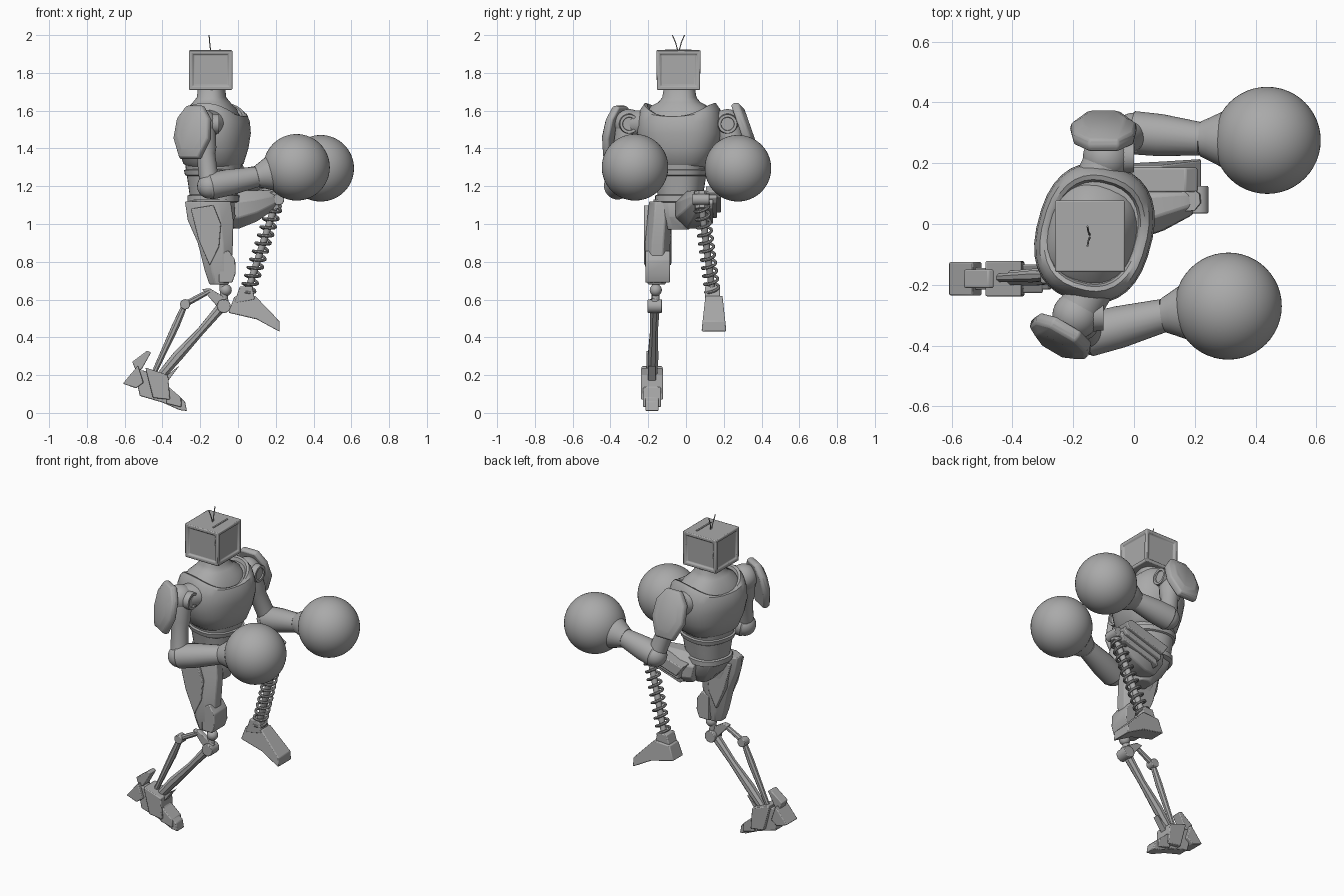
import bpy, bmesh, math
from mathutils import Vector

if "Cube" in bpy.data.objects:
    bpy.data.objects.remove(bpy.data.objects["Cube"])

grey = bpy.data.materials.new("plain grey")
grey.use_nodes = True
GREY = (0.4, 0.4, 0.4, 1)
grey.diffuse_color = GREY
grey.node_tree.nodes["Principled BSDF"].inputs["Base Color"].default_value = GREY


def finish(ob, bevel=0.0, angle=35):
    """Give the part its material, edge bevel and shading."""
    ob.data.materials.append(grey)
    if bevel:
        mod = ob.modifiers.new("edge_bevel", "BEVEL")
        mod.width, mod.segments = bevel, 2
    bpy.ops.object.select_all(action="DESELECT")
    ob.select_set(True)
    bpy.context.view_layer.objects.active = ob
    bpy.ops.object.shade_smooth_by_angle(angle=math.radians(angle))
    return ob


def from_bmesh(name, bm, **kw):
    bmesh.ops.recalc_face_normals(bm, faces=bm.faces)
    me = bpy.data.meshes.new(name)
    bm.to_mesh(me)
    bm.free()
    ob = bpy.data.objects.new(name, me)
    bpy.context.collection.objects.link(ob)
    return finish(ob, **kw)


def loft(name, rings, **kw):
    """Skin a stack of equal-length rings and cap both ends."""
    bm = bmesh.new()
    loops = [[bm.verts.new(p) for p in r] for r in rings]
    n = len(loops[0])
    for a, b in zip(loops, loops[1:]):
        for i in range(n):
            bm.faces.new((a[i], a[(i + 1) % n], b[(i + 1) % n], b[i]))
    bm.faces.new(loops[0])
    bm.faces.new(loops[-1])
    return from_bmesh(name, bm, **kw)


def oval(cx, cy, z, rx, ry, dip=0, turn=0, n=32, power=2.4):
    """Horizontal rounded oval; dip lowers its front and back."""
    out = []
    for i in range(n):
        t = math.tau * (i + 0.5) / n
        c, s = math.cos(t), math.sin(t)
        x = rx * math.copysign(abs(c) ** (2 / power), c)
        y = ry * math.copysign(abs(s) ** (2 / power), s)
        out.append(Vector((cx + x * math.cos(turn) - y * math.sin(turn),
                           cy + x * math.sin(turn) + y * math.cos(turn), z - dip * c * c)))
    return out


def limb(name, sections, sides=24, **kw):
    """Round bar through (x, y, z, radius) sections."""
    q = (Vector(sections[-1][:3]) - Vector(sections[0][:3])).to_track_quat("Z", "Y")
    rings = []
    for x, y, z, r in sections:
        rings.append([Vector((x, y, z)) + q @ Vector((r * math.cos(a), r * math.sin(a), 0))
                      for a in (math.tau * (i + 0.5) / sides for i in range(sides))])
    return loft(name, rings, **kw)


def slab(name, outline, y, half, bevel=0.005):
    """Side outline in x, z given thickness along y."""
    return loft(name, [[(x, y + s * half, z) for x, z in outline] for s in (-1, 1)],
                bevel=bevel)


def pin(name, x, y, z, r, half):
    return limb(name, [(x, y - half, z, r), (x, y + half, z, r)], bevel=0.004)


def ball(name, x, y, z, r):
    bm = bmesh.new()
    bmesh.ops.create_uvsphere(bm, u_segments=48, v_segments=32, radius=r)
    bmesh.ops.translate(bm, verts=bm.verts, vec=(x, y, z))
    return from_bmesh(name, bm)


def wire(name, points, r):
    cu = bpy.data.curves.new(name, "CURVE")
    cu.dimensions, cu.bevel_depth, cu.bevel_resolution = "3D", r, 2
    cu.use_fill_caps = True
    sp = cu.splines.new("POLY")
    sp.points.add(len(points) - 1)
    for p, co in zip(sp.points, points):
        p.co = (*co, 1)
    tmp = bpy.data.objects.new(name + "_path", cu)
    bpy.context.collection.objects.link(tmp)
    bpy.context.view_layer.update()
    me = bpy.data.meshes.new_from_object(tmp.evaluated_get(bpy.context.evaluated_depsgraph_get()))
    bpy.data.objects.remove(tmp)
    me.materials.clear()
    ob = bpy.data.objects.new(name, me)
    bpy.context.collection.objects.link(ob)
    return finish(ob)


# Head: box narrowing at the bottom, with recessed screen and side panels
bm = bmesh.new()
bmesh.ops.create_cube(bm, size=1)
for v in bm.verts:
    k = 0.97 if v.co.z < 0 else 1
    v.co = (-0.145 + v.co.x * 0.23, -0.04 + v.co.y * 0.235 * k, 1.815 + v.co.z * 0.21)
bm.normal_update()
for f in [f for f in bm.faces if abs(f.normal.z) < 0.5]:
    bmesh.ops.inset_individual(bm, faces=[f], thickness=0.028, depth=0)
    bmesh.ops.inset_individual(bm, faces=[f], thickness=0.005, depth=-0.01)
from_bmesh("head", bm, bevel=0.008)
slab("head_vent", [(-0.1, 1.917), (-0.09, 1.917), (-0.09, 1.924), (-0.1, 1.924)], -0.04, 0.07, 0)
for side in (-1, 1):
    wire("antenna", [(-0.145, -0.04 + side * 0.003, 1.915), (-0.15, -0.04 + side * 0.015, 1.96),
                     (-0.153, -0.04 + side * 0.032, 2.0)], 0.003)

# Torso, turned slightly about the vertical
TURN = math.radians(-15)
MX, MY = -0.13, -0.03


def torso(name, rows, **kw):
    return loft(name, [oval(MX, MY, *row, turn=TURN) for row in rows], **kw)


torso("chest", [(1.3, 0.13, 0.14, 0), (1.33, 0.155, 0.175, 0.01), (1.4, 0.178, 0.21, 0),
                (1.48, 0.19, 0.23, 0), (1.55, 0.185, 0.225, 0.01), (1.61, 0.172, 0.21, 0.04),
                (1.64, 0.158, 0.19, 0.07), (1.635, 0.145, 0.175, 0.07), (1.615, 0.138, 0.168, 0.06)])
loft("neck", [oval(-0.14, -0.035, z, rx, ry, d, TURN) for z, rx, ry, d in (
    (1.58, 0.15, 0.175, 0.04), (1.625, 0.13, 0.15, 0.02), (1.645, 0.095, 0.11, 0),
    (1.67, 0.075, 0.09, 0), (1.73, 0.068, 0.08, 0))])
torso("abdomen", [(1.12, 0.12, 0.11, 0), (1.2, 0.13, 0.125, 0), (1.27, 0.14, 0.135, 0), (1.34, 0.15, 0.15, 0)])
torso("abdomen_band", [(1.255, 0.14, 0.135, 0), (1.26, 0.148, 0.143, 0), (1.285, 0.153, 0.15, 0), (1.29, 0.14, 0.14, 0)])
torso("belt", [(1.115, 0.127, 0.12, 0), (1.12, 0.135, 0.13, 0), (1.15, 0.135, 0.13, 0), (1.155, 0.125, 0.12, 0)])
loft("pelvis", [oval(x, -0.045, z, rx, ry, n=10) for x, z, rx, ry in (
    (-0.09, 0.97, 0.05, 0.06), (-0.11, 1.04, 0.1, 0.11), (-0.14, 1.13, 0.125, 0.13))], bevel=0.005)


# Shoulder armour: domed shell with a faceted, downward-tapering outline
def shoulder_pad(name, centre, normal):
    n = Vector(normal).normalized()
    u = Vector((0, 0, 1)).cross(n).normalized()
    v = n.cross(u)
    shape = [(-.05, .15), (.05, .15), (.1, .08), (.11, -.03), (.06, -.14), (-.06, -.14), (-.11, -.03), (-.1, .08)]
    rings = [[Vector(centre) + u * a * s + v * b * s + n * d for a, b in shape]
             for d, s in ((-0.02, 0.96), (0, 1), (0.02, 0.95), (0.04, 0.65))]
    loft(name, rings, bevel=0.006)


shoulder_pad("right_shoulder_pad", (-0.24, -0.37, 1.48), (-0.5, -0.85, 0.2))
shoulder_pad("left_shoulder_pad", (-0.1, 0.305, 1.5), (0, 1, 0.35))


# Arms: shoulder ball and disc, upper arm, faceted elbow, flared cuff and round glove
def arm(side, shoulder, elbow, cuff, glove):
    s, e, c, g = map(Vector, (shoulder, elbow, cuff, glove))
    limb(side + "_shoulder_link", [(MX, MY + (s.y - MY) * 0.6, s.z, 0.075), (*s, 0.07)])
    ball(side + "_shoulder_ball", *s, 0.078)
    limb(side + "_shoulder_disc", [(*(s + Vector((0.05, 0, 0))), 0.055), (*(s + Vector((0.09, 0, 0))), 0.05),
                                   (*(s + Vector((0.09, 0, 0))), 0.036), (*(s + Vector((0.082, 0, 0))), 0.034)])
    limb(side + "_upper_arm", [(*s, 0.07), (*s.lerp(e, 0.4), 0.06), (*s.lerp(e, 0.5), 0.05), (*e, 0.052)])
    ball(side + "_elbow", *e, 0.066)
    limb(side + "_forearm", [(*(e - (c - e) * 0.12), 0.05), (*e, 0.072), (*e.lerp(c, 0.4), 0.07), (*c, 0.055)], sides=20)
    limb(side + "_cuff", [(*c, 0.058), (*c.lerp(g, 0.12), 0.07), (*c.lerp(g, 0.4), 0.1), (*c.lerp(g, 0.6), 0.105)])
    ball(side + "_glove", *g, 0.176)


arm("right", (-0.19, -0.3, 1.53), (-0.15, -0.365, 1.2), (0.1, -0.3, 1.25), (0.31, -0.27, 1.3))
arm("left", (-0.09, 0.22, 1.53), (0.0, 0.3, 1.22), (0.22, 0.28, 1.26), (0.438, 0.275, 1.295))

# Supporting right leg
loft("right_thigh", [oval(x, y, z, rx, ry, n=8, power=2.2) for x, y, z, rx, ry in (
    (-0.1, -0.155, 0.68, 0.055, 0.05), (-0.105, -0.155, 0.75, 0.075, 0.065), (-0.12, -0.15, 0.9, 0.1, 0.072),
    (-0.145, -0.14, 1.02, 0.13, 0.07), (-0.16, -0.135, 1.12, 0.13, 0.065))], bevel=0.006)
slab("knee_guard", [(-0.1, 0.69), (-0.03, 0.69), (-0.012, 0.74), (-0.015, 0.81), (-0.05, 0.86), (-0.1, 0.84)], -0.15, 0.065)
slab("thigh_plate", [(-0.25, 1.08), (-0.13, 1.1), (-0.09, 1.0), (-0.1, 0.88), (-0.15, 0.78), (-0.21, 0.92)], -0.15, 0.072)
limb("knee_post", [(-0.07, -0.16, 0.56, 0.02), (-0.08, -0.16, 0.7, 0.02)])
ball("knee_ball", -0.065, -0.16, 0.65, 0.032)
pin("knee_pin", -0.075, -0.165, 0.565, 0.036, 0.038)
slab("knee_link", [(-0.19, 0.655), (-0.15, 0.66), (-0.05, 0.6), (-0.05, 0.56), (-0.09, 0.54)], -0.165, 0.015)
limb("link_rod", [(-0.15, -0.168, 0.645, 0.014), (-0.28, -0.17, 0.575, 0.017)], sides=8)
pin("rear_pin", -0.28, -0.17, 0.575, 0.027, 0.025)
limb("rear_shin_rod", [(-0.28, -0.17, 0.575, 0.016), (-0.33, -0.172, 0.46, 0.021), (-0.45, -0.177, 0.2, 0.014)], sides=8)
limb("front_shin", [(-0.08, -0.165, 0.57, 0.028), (-0.2, -0.17, 0.43, 0.022), (-0.32, -0.174, 0.3, 0.03),
                    (-0.43, -0.178, 0.17, 0.024)], sides=8)

# Right foot, layered plates
FY = -0.18
slab("foot_body", [(-0.55, 0.23), (-0.4, 0.21), (-0.36, 0.13), (-0.28, 0.06), (-0.27, 0.01),
                   (-0.31, 0.015), (-0.4, 0.055), (-0.52, 0.09)], FY, 0.035)
slab("ankle_guard", [(-0.49, 0.24), (-0.37, 0.2), (-0.36, 0.07), (-0.45, 0.08)], FY, 0.058)
slab("toe_guard", [(-0.37, 0.14), (-0.3, 0.08), (-0.3, 0.03), (-0.38, 0.05)], FY, 0.047)
slab("heel_guard", [(-0.53, 0.25), (-0.61, 0.155), (-0.54, 0.13), (-0.5, 0.16)], FY, 0.055)
slab("heel_fin", [(-0.56, 0.27), (-0.48, 0.33), (-0.46, 0.32), (-0.51, 0.23), (-0.54, 0.22)], FY, 0.03)
slab("ankle_spur", [(-0.39, 0.19), (-0.31, 0.25), (-0.37, 0.17)], FY, 0.02, 0.002)

# Raised left leg
limb("left_thigh", [(-0.11, 0.03, 1.07, 0.09), (-0.02, 0.045, 1.075, 0.11), (0.08, 0.06, 1.095, 0.09),
                    (0.17, 0.078, 1.125, 0.06), (0.2, 0.08, 1.13, 0.04)], sides=8, bevel=0.006)
for i in range(3):
    d = 0.03 * i
    slab("thigh_rib", [(-0.1 + d, 1.12 - d), (0.17 + d / 2, 1.2 - d), (0.21, 1.17 - d), (0.19, 1.14 - d), (-0.06, 1.06 - d)],
         0.145 - d * 0.7, 0.04)
pin("left_knee_pin", 0.215, 0.08, 1.13, 0.03, 0.045)
limb("left_knee_block", [(0.18, 0.08, 1.17, 0.04), (0.2, 0.082, 1.08, 0.036)], sides=8)

# Spring shin
top, base = Vector((0.2, 0.08, 1.11)), Vector((0.05, 0.14, 0.64))
axis = (base - top).to_track_quat("Z", "Y")
COILS, STEPS = 11, 20
wire("spring", [top.lerp(base, i / (COILS * STEPS)) + axis @ Vector(
    (0.037 * math.cos(math.tau * i / STEPS), 0.037 * math.sin(math.tau * i / STEPS), 0))
    for i in range(COILS * STEPS + 1)], 0.008)
limb("spring_core", [(*top, 0.018), (*base, 0.018)])

# Left foot
slab("left_ankle", [(0.01, 0.67), (0.075, 0.67), (0.09, 0.6), (-0.02, 0.58)], 0.14, 0.04)
loft("left_foot", [[(x, 0.148 + s * w, z) for x, z, w in (
    (-0.02, 0.615, 0.045), (0.09, 0.62, 0.045), (0.22, 0.485, 0.06), (0.22, 0.43, 0.066),
    (0.1, 0.495, 0.058), (-0.05, 0.53, 0.05))] for s in (-1, 1)], bevel=0.005)
